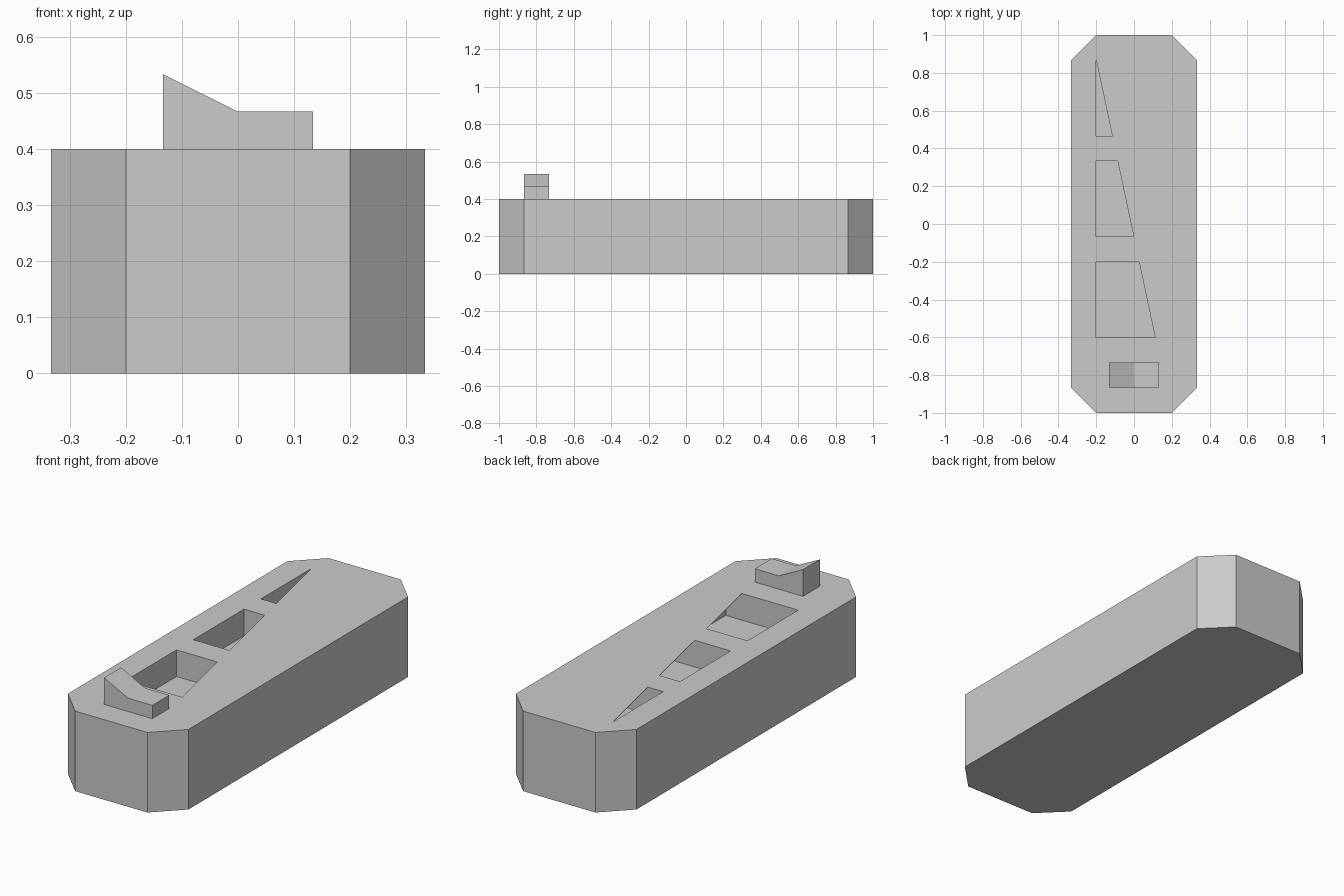
import bpy, bmesh

if "Cube" in bpy.data.objects:
    bpy.data.objects.remove(bpy.data.objects["Cube"])


def prism(name, profile, lo, hi, axis='Z'):
    """Extrude a 2D profile along Z (points are x,y) or Y (points are x,z)."""
    bm = bmesh.new()
    place = (lambda a, b, t: (a, b, t)) if axis == 'Z' else (lambda a, b, t: (a, t, b))
    face = bm.faces.new([bm.verts.new(place(a, b, lo)) for a, b in profile])
    new = bmesh.ops.extrude_face_region(bm, geom=[face])['geom']
    step = (0, 0, hi - lo) if axis == 'Z' else (0, hi - lo, 0)
    bmesh.ops.translate(bm, vec=step, verts=[v for v in new if isinstance(v, bmesh.types.BMVert)])
    bmesh.ops.recalc_face_normals(bm, faces=bm.faces)
    mesh = bpy.data.meshes.new(name)
    bm.to_mesh(mesh)
    bm.free()
    obj = bpy.data.objects.new(name, mesh)
    bpy.context.collection.objects.link(obj)
    return obj


def cut(target, cutter):
    mod = target.modifiers.new('cut', 'BOOLEAN')
    mod.operation, mod.solver, mod.object = 'DIFFERENCE', 'EXACT', cutter
    bpy.context.view_layer.objects.active = target
    bpy.ops.object.modifier_apply(modifier=mod.name)
    bpy.data.objects.remove(cutter)


W, H = 1 / 3, 0.4
FLOOR, LID = H - 0.1333, 0.002
C = 0.8667

# Body: long block with chamfered corners
body = prism('body', [(-0.2, -1), (0.2, -1), (W, -C), (W, C),
                      (0.2, 1), (-0.2, 1), (-W, C), (-W, -C)], 0, H)


def slant(y):
    """Right edge of the tapering opening."""
    return -0.2 + (C - y) * 0.2125


# Recesses: rectangular chambers under a thin top, opened by a tapering window
for y0, y1 in [(0.4667, C), (-0.0667, 0.3333), (-0.6, -0.2)]:
    cut(body, prism('chamber_cutter', [(-0.2, y0), (0.2, y0), (0.2, y1), (-0.2, y1)],
                    FLOOR, H - LID))
    window = [(-0.2, y0), (slant(y0), y0), (slant(y1), y1), (-0.2, y1)]
    if y1 == C:
        window.pop()  # the window ends in a point
    cut(body, prism('window_cutter', window, H - 0.02, H + 0.1))

# Sight: small block with a sloped left half
prism('sight', [(-0.1333, H), (0.1333, H), (0.1333, 0.4667), (0, 0.4667), (-0.1333, 0.5333)],
      -C, -0.7333, axis='Y')
